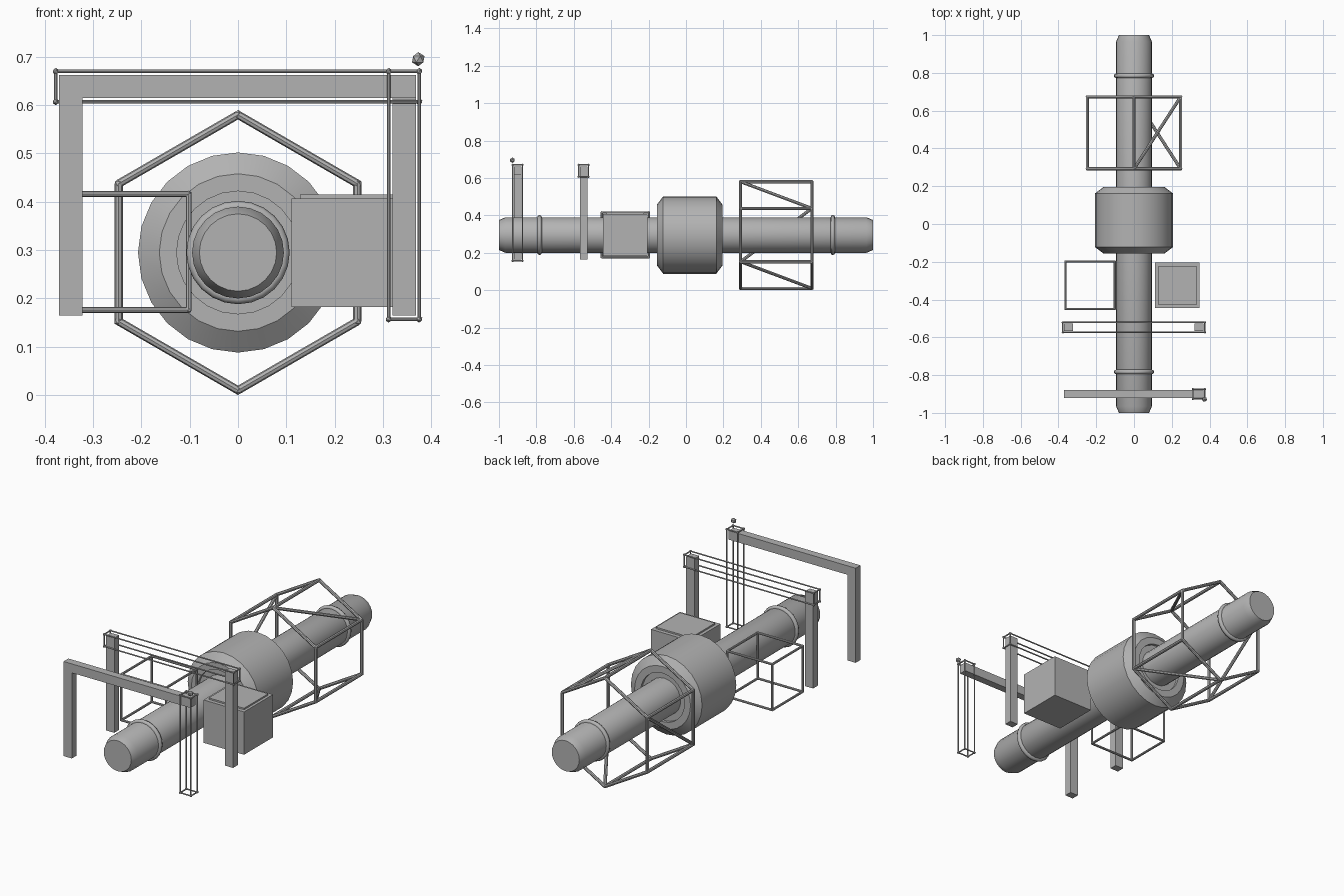
import bpy, bmesh, math
from mathutils import Vector, Matrix

if "Cube" in bpy.data.objects:
    bpy.data.objects.remove(bpy.data.objects["Cube"])

ZC = 0.295  # height of the pipe axis

grey = bpy.data.materials.new("plain grey")
grey.diffuse_color = (0.45, 0.45, 0.45, 1)
grey.use_nodes = True
grey.node_tree.nodes["Principled BSDF"].inputs["Base Color"].default_value = grey.diffuse_color


def finish(name, bm, smooth=False):
    bmesh.ops.recalc_face_normals(bm, faces=bm.faces)
    me = bpy.data.meshes.new(name)
    bm.to_mesh(me)
    bm.free()
    ob = bpy.data.objects.new(name, me)
    bpy.context.collection.objects.link(ob)
    me.materials.append(grey)
    if smooth:
        bpy.ops.object.select_all(action='DESELECT')
        ob.select_set(True)
        bpy.context.view_layer.objects.active = ob
        bpy.ops.object.shade_smooth_by_angle(angle=math.radians(30))
    return ob


def lathe(name, profile, n=24):
    """Revolve (radius, y) points around the pipe axis, capping both ends."""
    bm = bmesh.new()
    rings = []
    for r, y in profile:
        rings.append([bm.verts.new((r * math.sin(2 * math.pi * i / n), y,
                                    ZC + r * math.cos(2 * math.pi * i / n)))
                      for i in range(n)])
    for a, b in zip(rings, rings[1:]):
        for i in range(n):
            j = (i + 1) % n
            bm.faces.new((a[i], a[j], b[j], b[i]))
    bm.faces.new(rings[0])
    bm.faces.new(rings[-1])
    return finish(name, bm, True)


def box(name, lo, hi):
    bm = bmesh.new()
    lo, hi = Vector(lo), Vector(hi)
    bmesh.ops.create_cube(bm, size=1, matrix=Matrix.Translation((lo + hi) / 2)
                          @ Matrix.Diagonal((*(hi - lo), 1)))
    return finish(name, bm)


def bars(name, segments, r, joint):
    """Round bars along each segment with a small ball at every joint."""
    bm = bmesh.new()
    for a, b in segments:
        a, b = Vector(a), Vector(b)
        d = b - a
        m = Matrix.Translation((a + b) / 2) @ d.to_track_quat('Z', 'Y').to_matrix().to_4x4()
        bmesh.ops.create_cone(bm, cap_ends=True, segments=8, radius1=r, radius2=r,
                              depth=d.length, matrix=m)
    for p in {tuple(p) for s in segments for p in s}:
        bmesh.ops.create_icosphere(bm, subdivisions=1, radius=joint,
                                   matrix=Matrix.Translation(p))
    return finish(name, bm, True)


def wire_box(name, lo, hi, r, joint):
    pts = [(x, y, z) for x in (lo[0], hi[0]) for y in (lo[1], hi[1]) for z in (lo[2], hi[2])]
    segs = [(p, q) for i, p in enumerate(pts) for q in pts[i + 1:]
            if sum(u != v for u, v in zip(p, q)) == 1]
    return bars(name, segs, r, joint)


# main pipe with bevelled ends, and its two collars
lathe("main_pipe", [(0.08, -1), (0.095, -0.965), (0.095, 0.965), (0.08, 1)])
for label, y in (("front", -0.783), ("back", 0.785)):
    bpy.ops.mesh.primitive_torus_add(major_radius=0.095, minor_radius=0.012,
                                     major_segments=24, minor_segments=8,
                                     location=(0, y, ZC), rotation=(math.pi / 2, 0, 0))
    ob = bpy.context.object
    ob.name = label + "_collar"
    ob.data.materials.append(grey)
    bpy.ops.object.shade_smooth_by_angle(angle=math.radians(50))

# central drum with chamfered, slightly recessed ends
lathe("drum", [(0.09, -0.14), (0.127, -0.14), (0.127, -0.155), (0.163, -0.155),
               (0.207, -0.122), (0.207, 0.162), (0.163, 0.195), (0.127, 0.195),
               (0.127, 0.18), (0.09, 0.18)])

# hexagonal cage with diagonal braces on every other side
hexes = [[(0.285 * math.sin(k * math.pi / 3), y, ZC + 0.285 * math.cos(k * math.pi / 3))
          for k in range(6)] for y in (0.292, 0.673)]
f, b = hexes
segs = [(h[k], h[(k + 1) % 6]) for h in hexes for k in range(6)]
segs += list(zip(f, b))
segs += [(f[k], b[k + 1]) for k in (0, 2, 4)]
bars("hex_cage", segs, 0.0085, 0.010)

# open cube frame on the left, solid housing with lid on the right
wire_box("side_frame", (-0.363, -0.45, 0.176), (-0.102, -0.198, 0.416), 0.006, 0.007)
box("housing", (0.111, -0.445, 0.182), (0.347, -0.205, 0.407))
box("housing_lid", (0.128, -0.425, 0.405), (0.333, -0.225, 0.415))

# two gantries: the second has a wire beam, the first a wire right post
W, D, ZB, ZT = 0.024, 0.02, 0.165, 0.662


def post(name, x, y):
    box(name, (x - W, y - D, ZB), (x + W, y + D, ZT))


post("rear_gantry_left_post", -0.346, -0.547)
post("rear_gantry_right_post", 0.344, -0.547)
wire_box("rear_gantry_wire_beam", (-0.377, -0.573, 0.607), (0.375, -0.521, 0.670), 0.0035, 0.007)

post("front_gantry_left_post", -0.346, -0.90)
box("front_gantry_beam", (-0.37, -0.92, 0.615), (0.368, -0.88, ZT))
wire_box("front_gantry_wire_post", (0.312, -0.926, 0.157), (0.375, -0.874, 0.670), 0.0035, 0.007)

# small marker ball above the wire post
bm = bmesh.new()
bmesh.ops.create_icosphere(bm, subdivisions=1, radius=0.0145,
                           matrix=Matrix.Translation((0.373, -0.928, 0.695)))
finish("marker_ball", bm)
